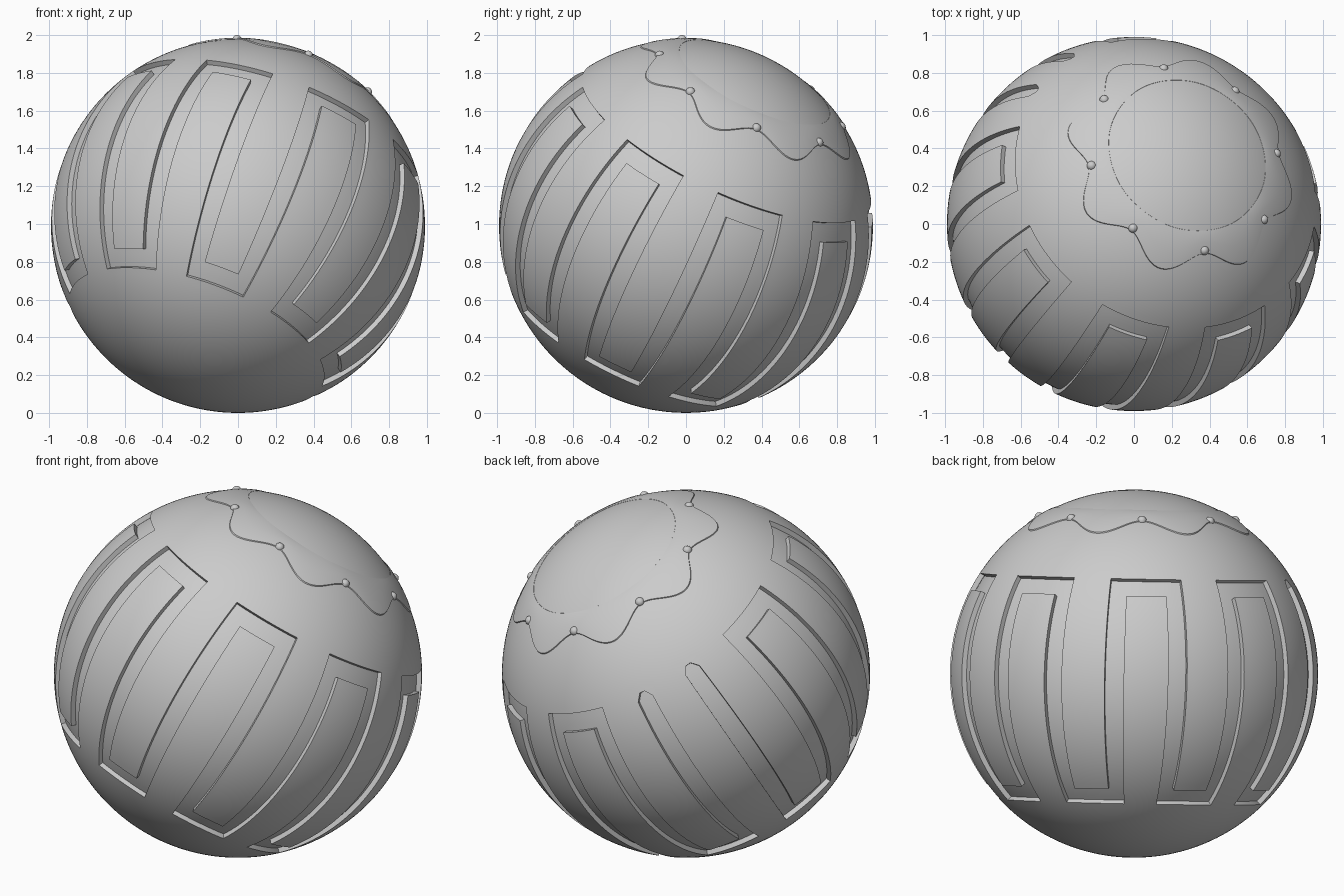
import bpy, bmesh
from math import radians, degrees, sin, cos, asin, atan2, pi
from mathutils import Matrix, Vector

if "Cube" in bpy.data.objects:
    bpy.data.objects.remove(bpy.data.objects["Cube"])

R = 0.99            # ball radius
DEPTH = 0.027       # groove depth
TILT = (Matrix.Translation((0, 0, R)) @ Matrix.Rotation(radians(52.2), 4, 'Z')
        @ Matrix.Rotation(radians(31.1), 4, 'Y'))


def polar(lat, lon, r=R):
    a, b = radians(lat), radians(lon)
    return Vector((r * cos(a) * cos(b), r * cos(a) * sin(b), r * sin(a)))


def lat_lon(v):
    v = v.normalized()
    return degrees(asin(max(-1, min(1, v.z)))), degrees(atan2(v.y, v.x)) % 360


def finish(bm, name, spin=0.0):
    me = bpy.data.meshes.new(name)
    bmesh.ops.recalc_face_normals(bm, faces=bm.faces)
    bm.transform(TILT @ Matrix.Rotation(radians(spin), 4, 'Z'))
    bm.to_mesh(me)
    bm.free()
    me.shade_smooth()
    me.set_sharp_from_angle(angle=radians(35))
    ob = bpy.data.objects.new(name, me)
    bpy.context.collection.objects.link(ob)
    return ob


# Meander groove: 18 upright strokes, joined alternately at top and bottom,
# with one top link (the third) left open
OPEN = 2


def in_groove(lat, lon):
    if not -44 < lat < 32:
        return False
    if (lon + 2) % 20 < 6:                       # upright stroke
        return True
    gap = int(((lon - 1) % 360) // 20)           # between two strokes
    if gap % 2 == 0:
        return lat > 26 and gap // 2 != OPEN
    return lat < -38


# Ball with the groove pressed in
bm = bmesh.new()
bmesh.ops.create_uvsphere(bm, u_segments=180, v_segments=90, radius=R)
groove = [f for f in bm.faces if in_groove(*lat_lon(f.calc_center_median()))]
# pointed ends of the two open strokes
for v in bm.verts:
    lat, lon = lat_lon(v.co)
    for c in (1 + 40 * OPEN, 21 + 40 * OPEN):
        if abs(abs(lon - c) - 3) < 0.1:
            if abs(lat - 32) < 0.1:
                v.co = polar(29.6, lon)
            elif abs(lat - 30) < 0.1:
                v.co = polar(28.8, lon)
res = bmesh.ops.extrude_face_region(bm, geom=groove)
for v in res['geom']:
    if isinstance(v, bmesh.types.BMVert):
        v.co *= (R - DEPTH) / R
old = [f for f in groove if f.is_valid]
if old:
    bmesh.ops.delete(bm, geom=old, context='FACES_ONLY')
finish(bm, "grooved_ball", spin=-9.1)

# Thin icing ring with a wavy dripping edge
bm = bmesh.new()
N = 240
profile = [(0, -0.006), (0.02, 0.001), (0.2, 0.005), (0.5, 0.006),
           (0.8, 0.006), (0.96, 0.005), (1.0, -0.006)]
rings = []
for i in range(N):
    lon = 360 * i / N
    edge = 53.3 + 3.3 * cos(radians(8 * lon))
    rings.append([bm.verts.new(polar(64 + (edge - 64) * t, lon, R + h))
                  for t, h in profile])
for i in range(N):
    a, b = rings[i], rings[(i + 1) % N]
    for j in range(len(profile)):
        k = (j + 1) % len(profile)
        bm.faces.new((a[j], a[k], b[k], b[j]))
finish(bm, "icing_ring", spin=1)

# Eight beads sitting in the notches of the icing
bm = bmesh.new()
for i in range(8):
    bmesh.ops.create_uvsphere(bm, u_segments=20, v_segments=12, radius=0.025,
                              matrix=Matrix.Translation(polar(57.7, 45 * i, R - 0.004)))
finish(bm, "beads", spin=1)
